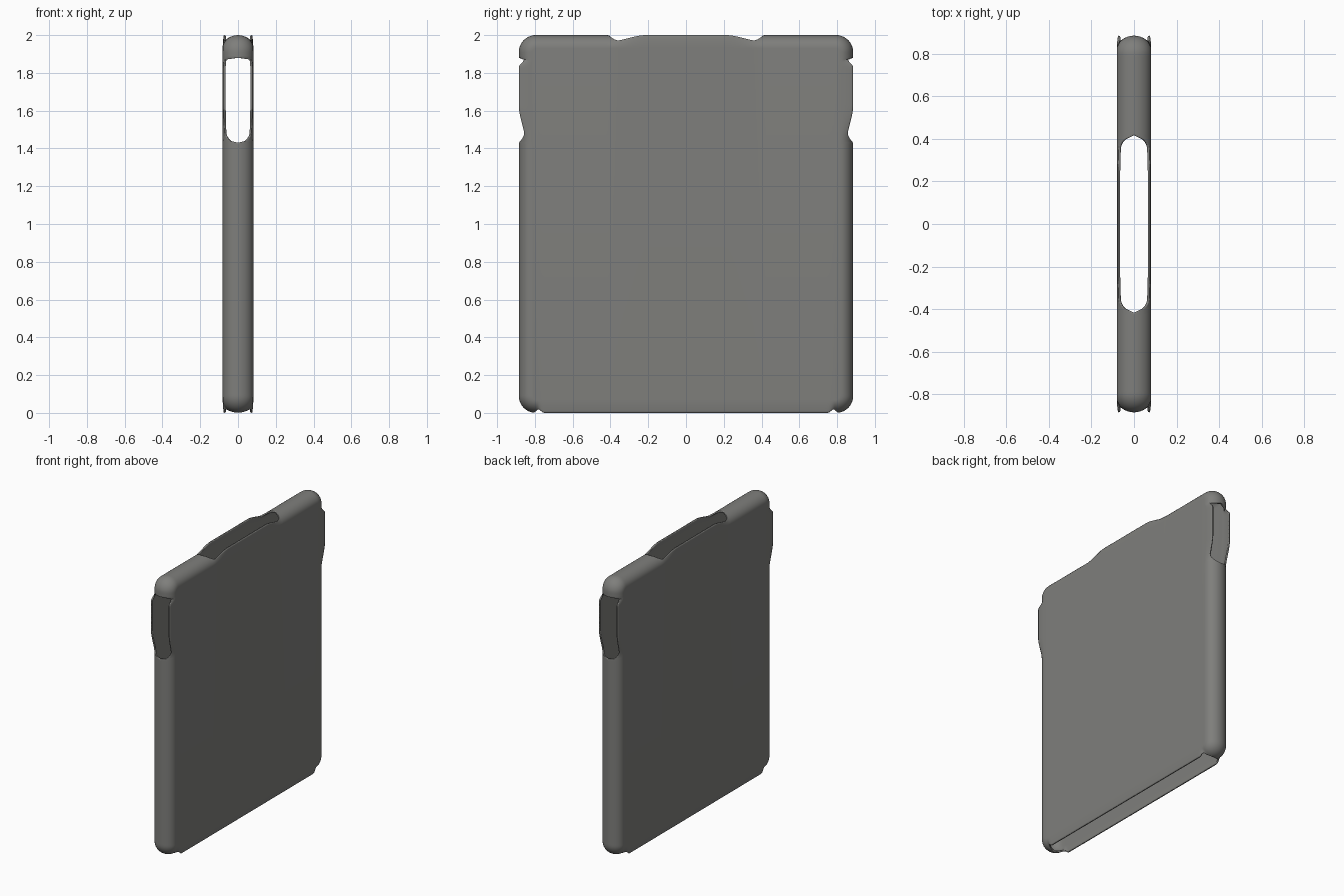
import bpy, bmesh, math
from mathutils import Vector

if "Cube" in bpy.data.objects:
    bpy.data.objects.remove(bpy.data.objects["Cube"])

# Overall sizes: half thickness, half width, height, corner and rim radii
W, HY, H, RC, RIM = 0.081, 0.885, 2.0, 0.09, 0.07
SLOT, STEP, N = 0.07, 0.01, 8

# Openings along half the outline: kind, start, end, (end length, lip blend) at both ends
OPENINGS = [
    ("top", -9.0, 0.41, (0.06, 0.20), (0.06, 0.20)),
    ("side", 1.43, 1.88, (0.06, 0.20), (0.015, 0.05)),
    ("bottom", -9.0, 0.80, (0.03, 0.05), (0.03, 0.05)),
]


def outline():
    """Half outline (y > 0) from top centre to bottom centre: kind, position, normal, coordinate."""
    def line(kind, a, b):
        n = round(abs(b - a) / STEP)
        return [(kind, a + (b - a) * i / n) for i in range(n + 1)]

    pts = []
    for k, c in line("top", 0, HY - RC):
        pts.append((k, Vector((0, c, H)), Vector((0, 0, 1)), c))

    def corner(cz, a0):
        for i in range(1, 12):
            a = a0 - math.pi / 2 * i / 12
            n = Vector((0, math.cos(a), math.sin(a)))
            pts.append(("corner", Vector((0, HY - RC, cz)) + n * RC, n, 0))

    corner(H - RC, math.pi / 2)
    for k, c in line("side", H - RC, RC):
        pts.append((k, Vector((0, HY, c)), Vector((0, 1, 0)), c))
    corner(RC, 0)
    for k, c in line("bottom", HY - RC, 0):
        pts.append((k, Vector((0, c, 0)), Vector((0, 0, -1)), c))
    return pts


def opening(kind, c):
    """Half width of the slot and straightness of the lip at a point of the outline."""
    for k, lo, hi, e0, e1 in OPENINGS:
        if k == kind and lo < c < hi:
            d, (length, blend) = min((c - lo, e0), (hi - c, e1))
            u = min(1, d / length)
            v = min(1, d / blend)
            return SLOT * math.sqrt(1 - (1 - u) ** 2), v * v * (3 - 2 * v)
    return 0.0, 0.0


# Quarter shell: rounded rim swept along the outline, plus the flat panel
bm = bmesh.new()
rows = []
for kind, p, n, c in outline():
    xe, f = opening(kind, c)
    amax = math.acos(xe / W)
    row = []
    for j in range(N + 1):
        t = j / N
        a = amax * t
        x = W * math.cos(a) * (1 - f) + (W - (W - 0.075) * t * t) * f
        inset = RIM * ((1 - math.sin(a)) * (1 - f) + (1 - t) * f)
        if xe == 0 and j == N:
            x = 0
        q = p - n * inset
        row.append(bm.verts.new((x, q.y, q.z)))
    rows.append(row)
for r0, r1 in zip(rows, rows[1:]):
    for j in range(N):
        bm.faces.new((r0[j], r1[j], r1[j + 1], r0[j + 1]))
bm.faces.new([r[0] for r in rows])
bmesh.ops.recalc_face_normals(bm, faces=bm.faces)
bm.faces.ensure_lookup_table()
if bm.faces[-1].normal.x < 0:
    bmesh.ops.reverse_faces(bm, faces=bm.faces)
me = bpy.data.meshes.new("sleeve_case")
bm.to_mesh(me)
bm.free()
case = bpy.data.objects.new("sleeve_case", me)
bpy.context.collection.objects.link(case)

# One grey plastic
mat = bpy.data.materials.new("grey_plastic")
mat.diffuse_color = (0.21, 0.21, 0.2, 1)
mat.use_nodes = True
mat.node_tree.nodes["Principled BSDF"].inputs["Base Color"].default_value = mat.diffuse_color
me.materials.append(mat)

# Smooth shading, then mirror to all four quarters and give the wall thickness
bpy.context.view_layer.objects.active = case
case.select_set(True)
bpy.ops.object.shade_smooth_by_angle(angle=math.radians(35))
mir = case.modifiers.new("mirror", "MIRROR")
mir.use_axis = (True, True, False)
mir.use_clip = True
mir.merge_threshold = 0.0005
sol = case.modifiers.new("wall", "SOLIDIFY")
sol.thickness = 0.01
sol.offset = -1
